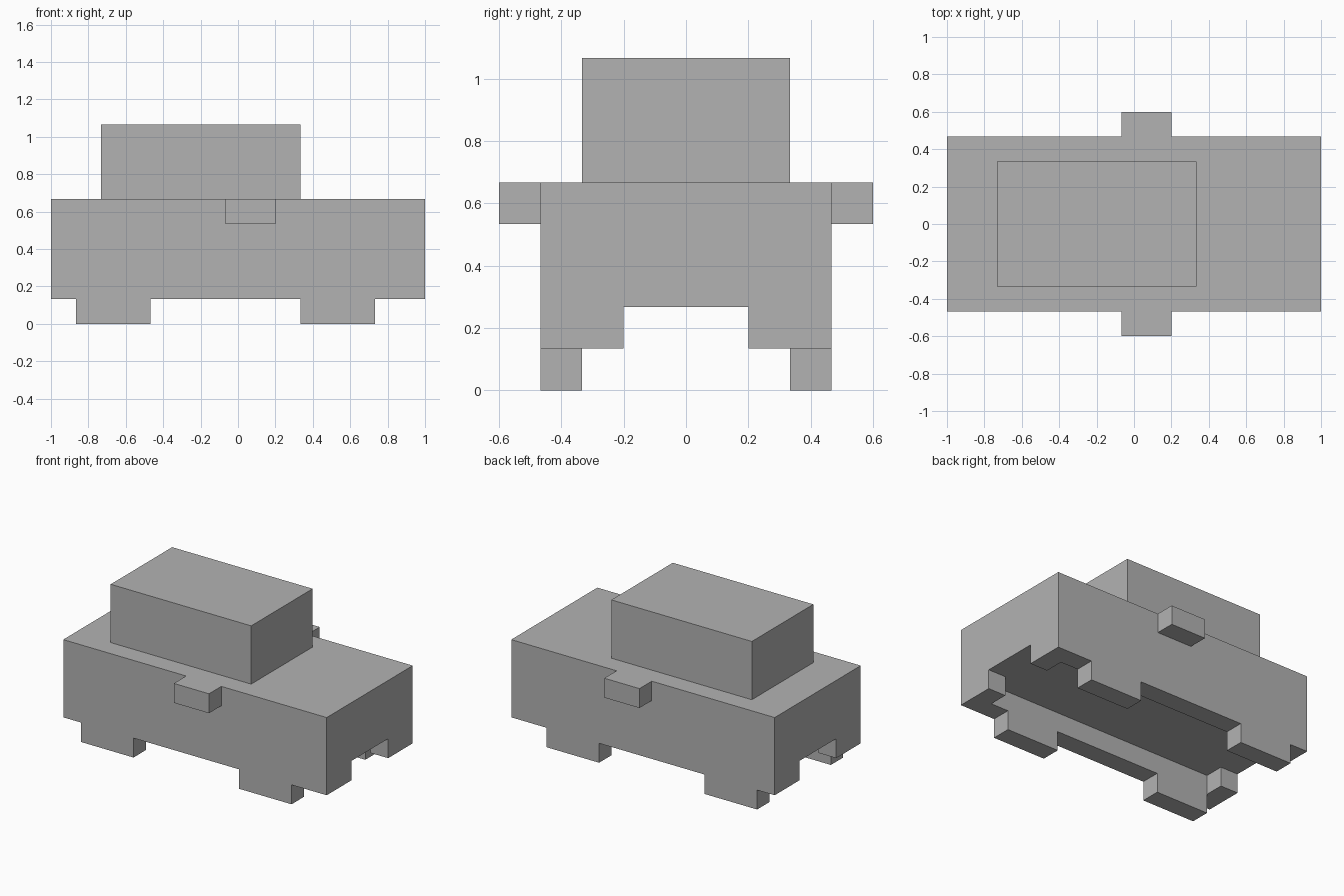
import bpy
import bmesh

U = 1 / 15  # modelling grid unit

default = bpy.data.objects.get("Cube")
if default:
    bpy.data.objects.remove(default, do_unlink=True)

grey = bpy.data.materials.new("plain grey")
grey.use_nodes = True
grey.diffuse_color = (0.45, 0.45, 0.45, 1)
grey.node_tree.nodes["Principled BSDF"].inputs["Base Color"].default_value = grey.diffuse_color


def prism(name, outline, z0, z1, open_side=None):
    """Extrude a plan outline from z0 to z1; open_side drops the face that is hidden in a joint."""
    bm = bmesh.new()
    base = bm.faces.new([bm.verts.new((x * U, y * U, z0 * U)) for x, y in outline])
    top = bmesh.ops.extrude_face_region(bm, geom=[base])["geom"]
    verts = [v for v in top if isinstance(v, bmesh.types.BMVert)]
    bmesh.ops.translate(bm, verts=verts, vec=(0, 0, (z1 - z0) * U))
    bmesh.ops.recalc_face_normals(bm, faces=bm.faces)
    if open_side:
        bm.normal_update()
        hidden = [f for f in bm.faces if sum(n * d for n, d in zip(f.normal, open_side)) > 0.9]
        bmesh.ops.delete(bm, geom=hidden, context="FACES")
    mesh = bpy.data.meshes.new(name)
    bm.to_mesh(mesh)
    bm.free()
    mesh.materials.append(grey)
    obj = bpy.data.objects.new(name, mesh)
    bpy.context.collection.objects.link(obj)
    return obj


def box(name, x0, x1, y0, y1, z0, z1, open_side=None):
    return prism(name, [(x0, y0), (x1, y0), (x1, y1), (x0, y1)], z0, z1, open_side)


# Main body, with a channel underneath that widens between the bumpers
body = box("body", -15, 15, -7, 7, 2, 10)
half = [(16, 3), (13, 3), (13, 5), (-13, 5), (-13, 3), (-16, 3)]
channel = prism("channel_cutter", half + [(x, -y) for x, y in reversed(half)], 1, 4)
channel.hide_render = True
cut = body.modifiers.new("underside channel", "BOOLEAN")
cut.operation = "DIFFERENCE"
cut.solver = "EXACT"
cut.object = channel
bpy.context.view_layer.objects.active = body
bpy.ops.object.modifier_apply(modifier=cut.name)
bpy.data.objects.remove(channel, do_unlink=True)

# Cabin
box("cabin", -11, 5, -5, 5, 10, 16, open_side=(0, 0, -1))

# Wheels and side mirrors on both sides
for side, s in (("left", 1), ("right", -1)):
    y0, y1 = sorted((5 * s, 7 * s))
    for end, x0, x1 in (("nose", 5, 11), ("tail", -13, -7)):
        box(f"{end}_wheel_{side}", x0, x1, y0, y1, 0, 2, open_side=(0, 0, 1))
    y0, y1 = sorted((7 * s, 9 * s))
    box(f"mirror_{side}", -1, 3, y0, y1, 8, 10, open_side=(0, -s, 0))
